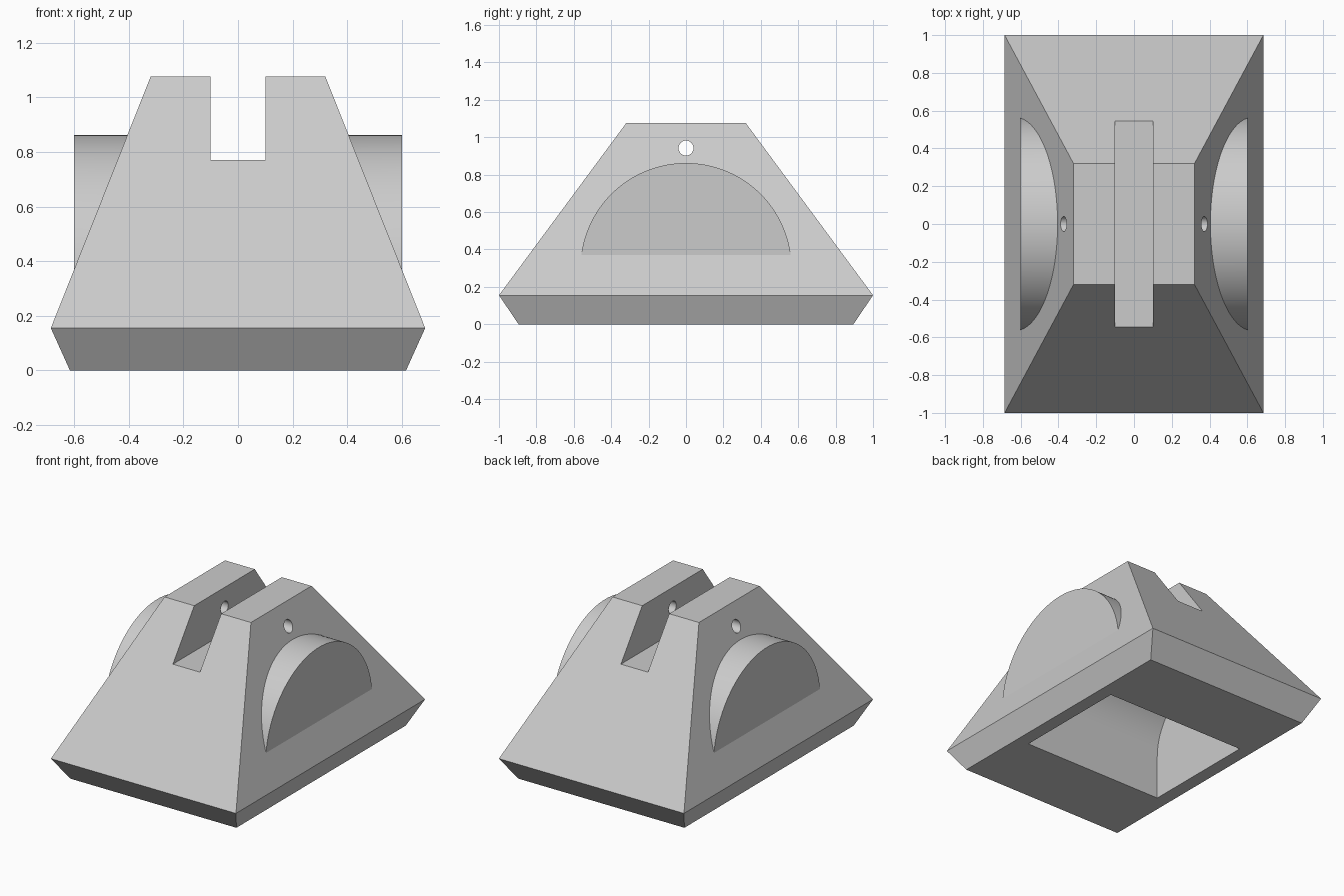
import bpy, bmesh, math

if "Cube" in bpy.data.objects:
    bpy.data.objects.remove(bpy.data.objects["Cube"])


def make_object(name, bm):
    bmesh.ops.recalc_face_normals(bm, faces=bm.faces)
    mesh = bpy.data.meshes.new(name)
    bm.to_mesh(mesh)
    bm.free()
    obj = bpy.data.objects.new(name, mesh)
    bpy.context.collection.objects.link(obj)
    return obj


def tapered_body(name, levels):
    """Stack of rectangles (half_x, half_y, z) joined by flat sides."""
    bm = bmesh.new()
    rings = [[bm.verts.new((sx * hx, sy * hy, z))
              for sx, sy in ((-1, -1), (1, -1), (1, 1), (-1, 1))]
             for hx, hy, z in levels]
    bm.faces.new(rings[0])
    bm.faces.new(rings[-1])
    for a, b in zip(rings, rings[1:]):
        for i in range(4):
            j = (i + 1) % 4
            bm.faces.new((a[i], a[j], b[j], b[i]))
    return make_object(name, bm)


def prism_x(name, profile, half_x):
    """Extrude a (y, z) profile symmetrically along x."""
    bm = bmesh.new()
    face = bm.faces.new([bm.verts.new((-half_x, y, z)) for y, z in profile])
    new = bmesh.ops.extrude_face_region(bm, geom=[face])["geom"]
    verts = [v for v in new if isinstance(v, bmesh.types.BMVert)]
    bmesh.ops.translate(bm, verts=verts, vec=(2 * half_x, 0, 0))
    return make_object(name, bm)


def arc(radius, z, sweep, steps):
    return [(radius * math.cos(sweep * i / steps), z + radius * math.sin(sweep * i / steps))
            for i in range(steps + 1)]


def arch(radius, z_centre, z_bottom):
    return [(radius, z_bottom)] + arc(radius, z_centre, math.pi, 64) + [(-radius, z_bottom)]


def combine(target, tool, operation):
    tool.hide_render = True
    mod = target.modifiers.new(tool.name, 'BOOLEAN')
    mod.operation = operation
    mod.solver = 'EXACT'
    mod.object = tool
    bpy.context.view_layer.objects.active = target
    bpy.ops.object.modifier_apply(modifier=mod.name)
    bpy.data.objects.remove(tool, do_unlink=True)


# Main block: undercut base, sloping sides, flat top
block = tapered_body("bracket_block", [(0.615, 0.895, 0), (0.685, 1.0, 0.155), (0.32, 0.32, 1.075)])

# Rounded housings on both sides
combine(block, prism_x("side_housing", arch(0.565, 0.297, 0.2), 0.6), 'UNION')

# Arched cavity open at the bottom
combine(block, prism_x("cavity_cutter", arch(0.4, 0.297, -0.1), 0.525), 'DIFFERENCE')

# Slot through the top, front to back
slot = [(-0.8, 0.77), (0.8, 0.77), (0.8, 1.3), (-0.8, 1.3)]
combine(block, prism_x("slot_cutter", slot, 0.1), 'DIFFERENCE')

# Pin hole across the two lugs
hole = arc(0.04, 0.942, math.tau, 32)[:-1]
combine(block, prism_x("pin_hole_cutter", hole, 0.9), 'DIFFERENCE')

# Smooth curves, crisp edges
bpy.ops.object.select_all(action='DESELECT')
block.select_set(True)
bpy.context.view_layer.objects.active = block
bpy.ops.object.shade_smooth_by_angle(angle=math.radians(20))
